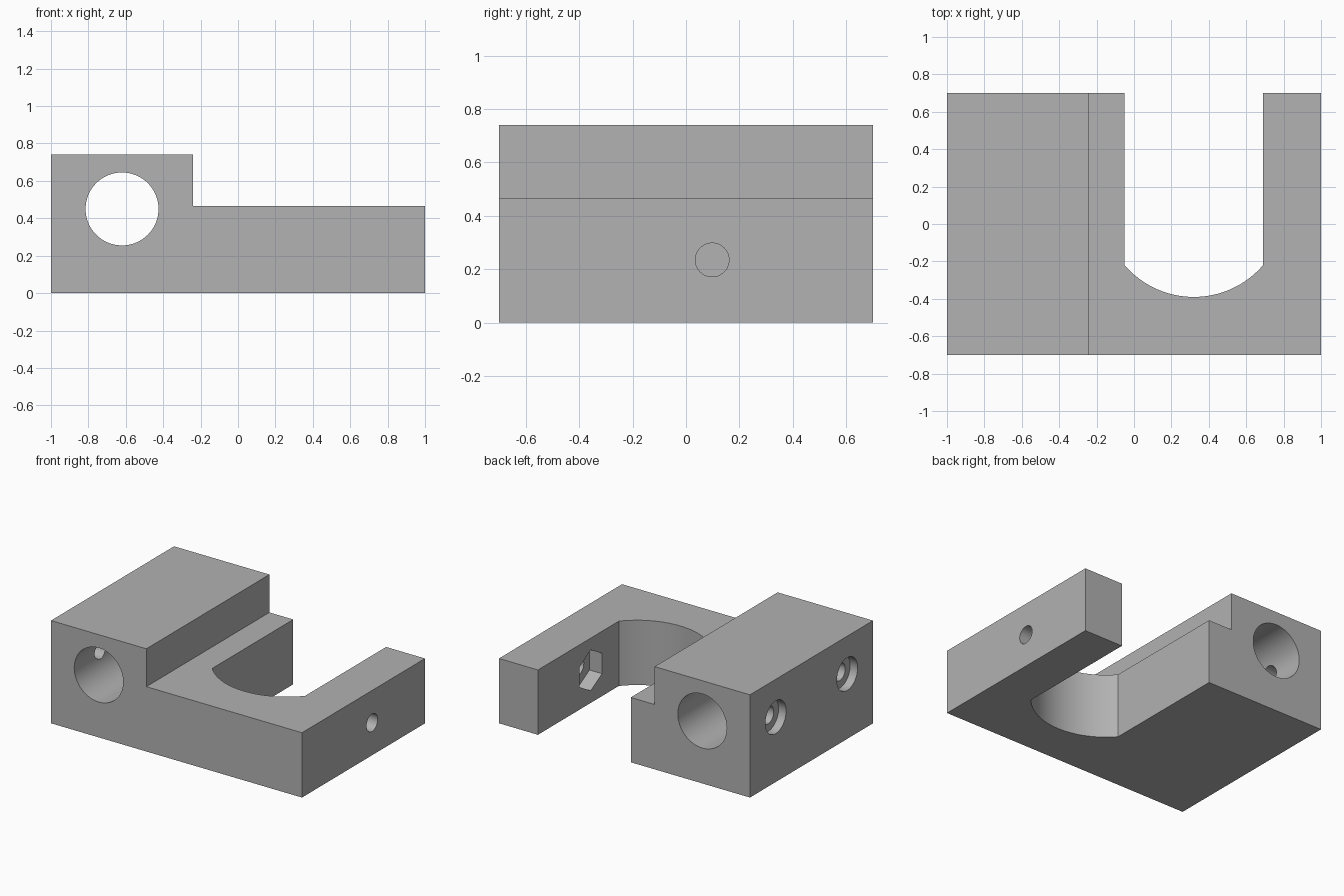
import bpy, bmesh, math

cube = bpy.data.objects.get("Cube")
if cube:
    bpy.data.objects.remove(cube, do_unlink=True)

grey = bpy.data.materials.new("plain_grey")
grey.use_nodes = True
grey.diffuse_color = (0.445, 0.445, 0.445, 1)
grey.node_tree.nodes["Principled BSDF"].inputs["Base Color"].default_value = grey.diffuse_color

PLACE = {"x": lambda a, b, d: (d, a, b),
         "y": lambda a, b, d: (a, d, b),
         "z": lambda a, b, d: (a, b, d)}


def prism(name, outline, axis, start, end):
    """Extrude a flat outline along an axis."""
    bm = bmesh.new()
    face = bm.faces.new([bm.verts.new(PLACE[axis](a, b, start)) for a, b in outline])
    moved = bmesh.ops.extrude_face_region(bm, geom=[face])["geom"]
    bmesh.ops.translate(bm, vec=PLACE[axis](0, 0, end - start),
                        verts=[v for v in moved if isinstance(v, bmesh.types.BMVert)])
    bmesh.ops.recalc_face_normals(bm, faces=bm.faces)
    mesh = bpy.data.meshes.new(name)
    bm.to_mesh(mesh)
    bm.free()
    mesh.materials.append(grey)
    obj = bpy.data.objects.new(name, mesh)
    bpy.context.collection.objects.link(obj)
    return obj


def ring(a, b, radius, sides=64):
    """Regular outline with a corner at the top."""
    steps = [2 * math.pi * i / sides for i in range(sides)]
    return [(a + radius * math.sin(t), b + radius * math.cos(t)) for t in steps]


# Stepped body
step = 0.467
body = prism("clamp_body", [(-1, 0), (1, 0), (1, step), (-0.24, step),
                            (-0.24, 0.74), (-1, 0.74)], "y", -0.7, 0.7)

# Open slot with a shallow rounded end
mid_x, half, radius, hole_y = 0.32, 0.37, 0.488, 0.098
sweep = math.asin(half / radius)
arc = [sweep * (i / 16 - 1) for i in range(33)]
slot = [(mid_x + radius * math.sin(t), hole_y - radius * math.cos(t)) for t in arc]
slot += [(mid_x + half, 1), (mid_x - half, 1)]

# Rod bore, cross screw hole and nut pocket
cutters = [
    prism("slot_cutter", slot, "z", -0.2, 1),
    prism("rod_bore_cutter", ring(-0.62, 0.45, 0.195, 96), "y", -1, 1),
    prism("screw_hole_cutter", ring(hole_y, 0.235, 0.063), "x", 0.5, 1.2),
    prism("nut_pocket_cutter", ring(hole_y, 0.235, 0.147, 6), "x", 0.5, 0.79),
]
# Counterbored set screw holes opening into the bore
for y in (-0.407, 0.407):
    cutters.append(prism("set_screw_cutter", ring(y, step, 0.063), "x", -1.2, -0.62))
    cutters.append(prism("counterbore_cutter", ring(y, step, 0.118), "x", -1.2, -0.94))

for cutter in cutters:
    cutter.hide_render = True
    cut = body.modifiers.new(cutter.name, "BOOLEAN")
    cut.object = cutter
    cut.operation = "DIFFERENCE"
    cut.solver = "EXACT"

# Bake the cuts and drop the cutters
graph = bpy.context.evaluated_depsgraph_get()
finished = bpy.data.meshes.new_from_object(body.evaluated_get(graph))
body.modifiers.clear()
body.data = finished
for cutter in cutters:
    bpy.data.objects.remove(cutter, do_unlink=True)

bpy.ops.object.select_all(action="DESELECT")
body.select_set(True)
bpy.context.view_layer.objects.active = body
bpy.ops.object.shade_smooth_by_angle(angle=math.radians(25))
